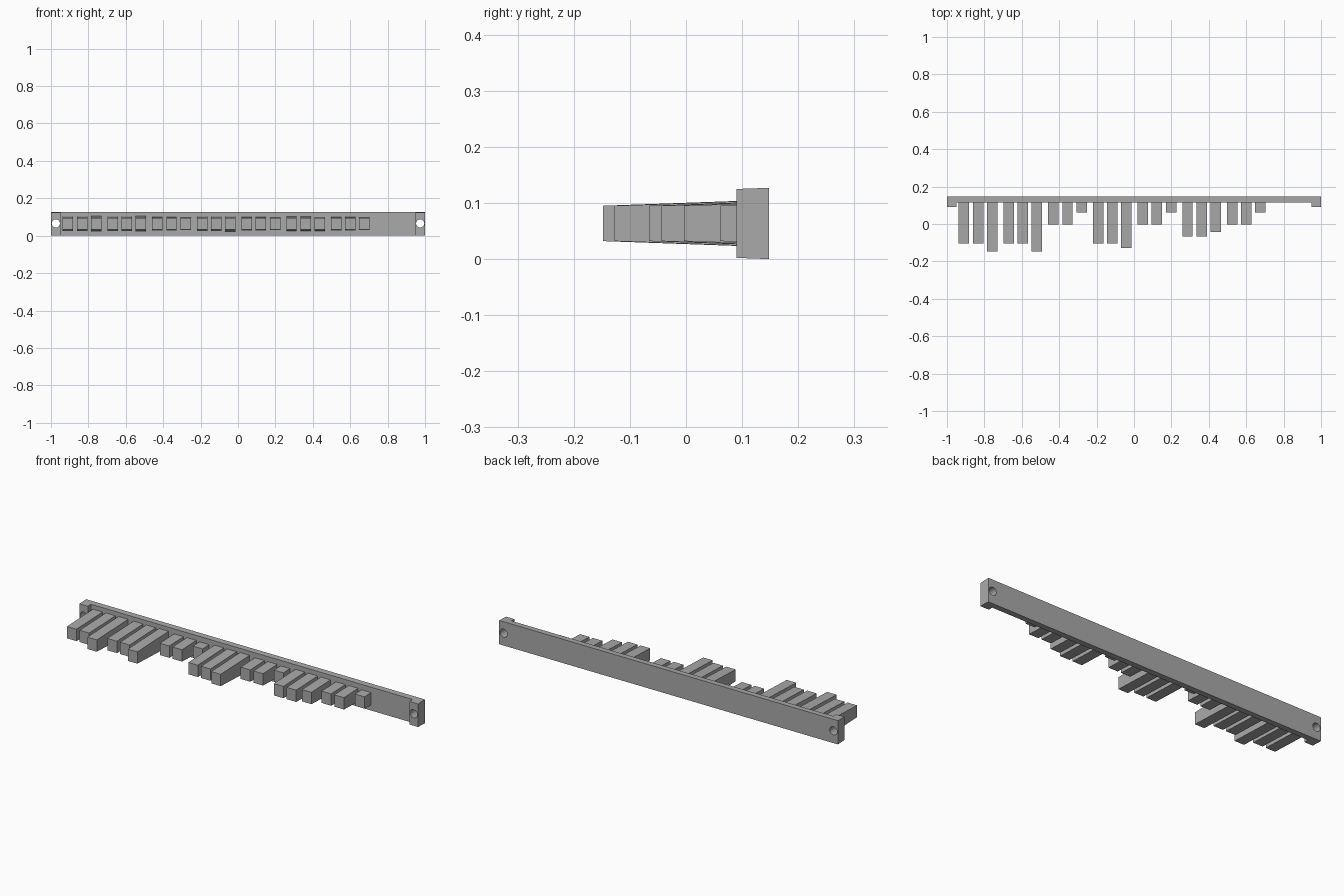
import bpy, bmesh, math

cube = bpy.data.objects.get("Cube")
if cube:
    bpy.data.objects.remove(cube, do_unlink=True)

grey = bpy.data.materials.new("plain grey")
grey.use_nodes = True
colour = (0.4, 0.4, 0.4, 1)
grey.diffuse_color = colour
grey.node_tree.nodes["Principled BSDF"].inputs["Base Color"].default_value = colour

MID = 0.0635          # height of the centre line
BACK, FACE = 0.148, 0.116
DRAFT = 0.036         # every part widens in height towards the back


def drafted(name, outline, y0, half):
    """Extrude a plan outline up and down; half height grows with y from y0."""
    bm = bmesh.new()
    rings = []
    for sign in (-1, 1):
        rings.append([bm.verts.new((x, y, MID + sign * (half + DRAFT * (y - y0))))
                      for x, y in outline])
    low, high = rings
    bm.faces.new(low[::-1])
    bm.faces.new(high)
    n = len(outline)
    for i in range(n):
        j = (i + 1) % n
        bm.faces.new((low[i], low[j], high[j], high[i]))
    bmesh.ops.recalc_face_normals(bm, faces=bm.faces)
    mesh = bpy.data.meshes.new(name)
    bm.to_mesh(mesh)
    bm.free()
    mesh.materials.append(grey)
    obj = bpy.data.objects.new(name, mesh)
    bpy.context.collection.objects.link(obj)
    return obj


# Back plate with a raised mounting block at each end
block, inner = 0.09, 0.95
plate = drafted("back_plate", [(-1, BACK), (-1, block), (-inner, block), (-inner, FACE),
                               (inner, FACE), (inner, block), (1, block), (1, BACK)],
                BACK, MID)

# Screw holes through the mounting blocks
for side, x in (("right", -0.974), ("left", 0.974)):
    bpy.ops.mesh.primitive_cylinder_add(vertices=16, radius=0.022, depth=0.3,
                                        location=(x, 0.12, MID + 0.002),
                                        rotation=(math.pi / 2, 0, 0))
    cutter = bpy.context.object
    cutter.name = side + "_hole_cutter"
    cutter.data.materials.append(grey)
    cutter.hide_render = True
    cutter.hide_viewport = True
    cutter.display_type = 'WIRE'
    cut = plate.modifiers.new(side + "_hole", 'BOOLEAN')
    cut.object = cutter
    cut.solver = 'EXACT'

# Groups of three teeth: front end of the first two, then of the third
groups = [(-0.105, -0.148), (-0.105, -0.148), (-0.004, 0.061), (-0.105, -0.127),
          (-0.004, 0.061), (-0.066, -0.044), (-0.004, 0.061)]
for g, (pair, last) in enumerate(groups):
    for t, tip in enumerate((pair, pair, last)):
        x = -0.909 + g * 0.239 + t * 0.0755
        w, root = 0.028, FACE + 0.004
        drafted(f"tooth_{g + 1}_{t + 1}",
                [(x - w, root), (x - w, tip), (x + w, tip), (x + w, root)], tip, 0.0315)
